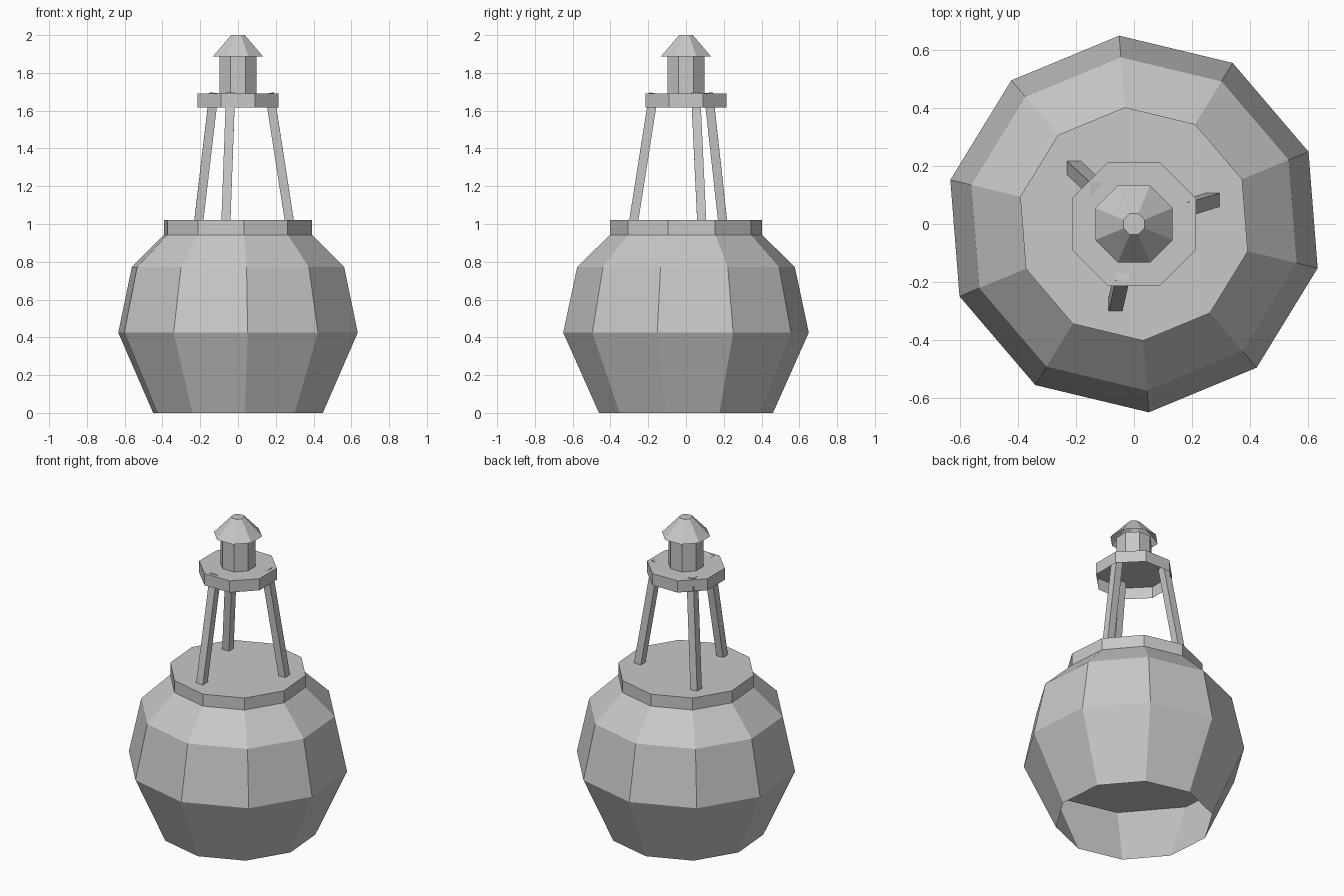
import bpy, bmesh, math
from mathutils import Vector

if "Cube" in bpy.data.objects:
    bpy.data.objects.remove(bpy.data.objects["Cube"])

grey = bpy.data.materials.new("mid_grey")
grey.diffuse_color = (0.58, 0.58, 0.58, 1)
grey.use_nodes = True
grey.node_tree.nodes["Principled BSDF"].inputs["Base Color"].default_value = grey.diffuse_color


def finish(name, bm):
    mesh = bpy.data.meshes.new(name)
    bm.to_mesh(mesh)
    bm.free()
    mesh.materials.append(grey)
    obj = bpy.data.objects.new(name, mesh)
    bpy.context.collection.objects.link(obj)
    return obj


def faceted(name, profile, sides, turn):
    """Flat-sided shell from (radius, height) rings: capped on top, open below."""
    bm = bmesh.new()
    rings = []
    for r, z in profile:
        angles = [math.radians(turn) + math.tau * i / sides for i in range(sides)]
        rings.append([bm.verts.new((r * math.cos(a), r * math.sin(a), z)) for a in angles])
    for low, high in zip(rings, rings[1:]):
        for i in range(sides):
            j = (i + 1) % sides
            bm.faces.new((low[i], low[j], high[j], high[i]))
    bm.faces.new(rings[-1])
    return finish(name, bm)


def strut(name, start, end, width):
    """Square bar between two points, ends cut square to its axis."""
    axis = end - start
    bm = bmesh.new()
    bmesh.ops.create_cube(bm, size=1)
    bmesh.ops.scale(bm, vec=(width, width, axis.length), verts=bm.verts)
    turn = Vector((0, 0, 1)).rotation_difference(axis).to_matrix()
    bmesh.ops.rotate(bm, matrix=turn, verts=bm.verts)
    bmesh.ops.translate(bm, vec=(start + end) / 2, verts=bm.verts)
    return finish(name, bm)


# Ten-sided float: hollow lower hull, upper hull and deck
faceted("lower_hull", [(0.462, 0), (0.652, 0.425)], 10, 22.5)
faceted("upper_hull", [(0.652, 0.425), (0.578, 0.772), (0.404, 0.943)], 10, 22.5)
faceted("deck", [(0.404, 0.943), (0.404, 1.02)], 10, 22.5)

# Three leaning legs, just breaking through the platform
for i in range(3):
    a = math.radians(17 + 120 * i)
    out = Vector((math.cos(a), math.sin(a), 0))
    strut(f"leg_{i + 1}", out * 0.284 + Vector((0, 0, 1.017)),
          out * 0.175 + Vector((0, 0, 1.692)), 0.048)

# Eight-sided platform, lantern and roof, each open underneath
faceted("platform", [(0.232, 1.617), (0.232, 1.692)], 8, 22.5)
faceted("lantern", [(0.106, 1.692), (0.106, 1.887)], 8, 22.5)
faceted("roof", [(0.144, 1.887), (0.039, 2.0)], 8, 22.5)
